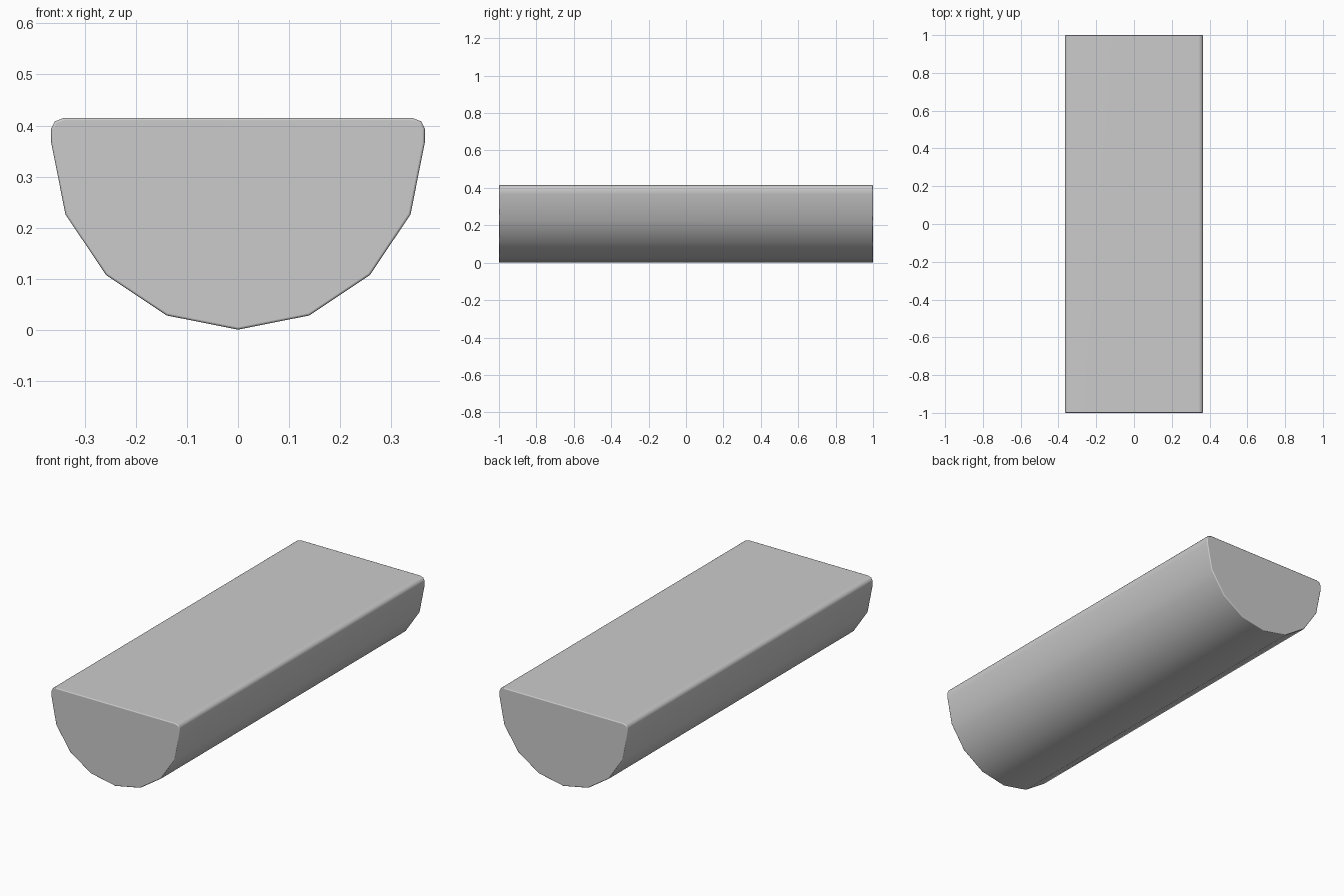
import bpy, bmesh, math

if "Cube" in bpy.data.objects:
    bpy.data.objects.remove(bpy.data.objects["Cube"])

R = 0.366          # radius of the rounded underside
HALF_LENGTH = 1.0

# half profile: lower half of a 16-sided circle, then the rounded top corner
half = [(R * math.sin(i * math.pi / 8), R - R * math.cos(i * math.pi / 8)) for i in range(5)]
half += [(0.366, 0.394), (0.359, 0.408), (0.341, 0.415)]
profile = half + [(-x, z) for x, z in reversed(half[1:])]

# extrude the profile along y
bm = bmesh.new()
face = bm.faces.new([bm.verts.new((x, -HALF_LENGTH, z)) for x, z in profile])
res = bmesh.ops.extrude_face_region(bm, geom=[face], use_keep_orig=True)
moved = [g for g in res["geom"] if isinstance(g, bmesh.types.BMVert)]
bmesh.ops.translate(bm, verts=moved, vec=(0, 2 * HALF_LENGTH, 0))
bmesh.ops.recalc_face_normals(bm, faces=bm.faces[:])

# slim bevel around both end caps
rims = [e for e in bm.edges if abs(e.verts[0].co.y - e.verts[1].co.y) < 1e-5]
bmesh.ops.bevel(bm, geom=rims, offset=0.005, segments=2, profile=0.5, affect='EDGES')
bmesh.ops.recalc_face_normals(bm, faces=bm.faces[:])

mesh = bpy.data.meshes.new("half_round_log")
bm.to_mesh(mesh)
bm.free()
log = bpy.data.objects.new("half_round_log", mesh)
bpy.context.collection.objects.link(log)

# smooth sides, crisp end caps
bpy.context.view_layer.objects.active = log
log.select_set(True)
bpy.ops.object.shade_smooth_by_angle(angle=math.radians(50))
weighted = log.modifiers.new("weighted_normals", 'WEIGHTED_NORMAL')
weighted.keep_sharp = True
